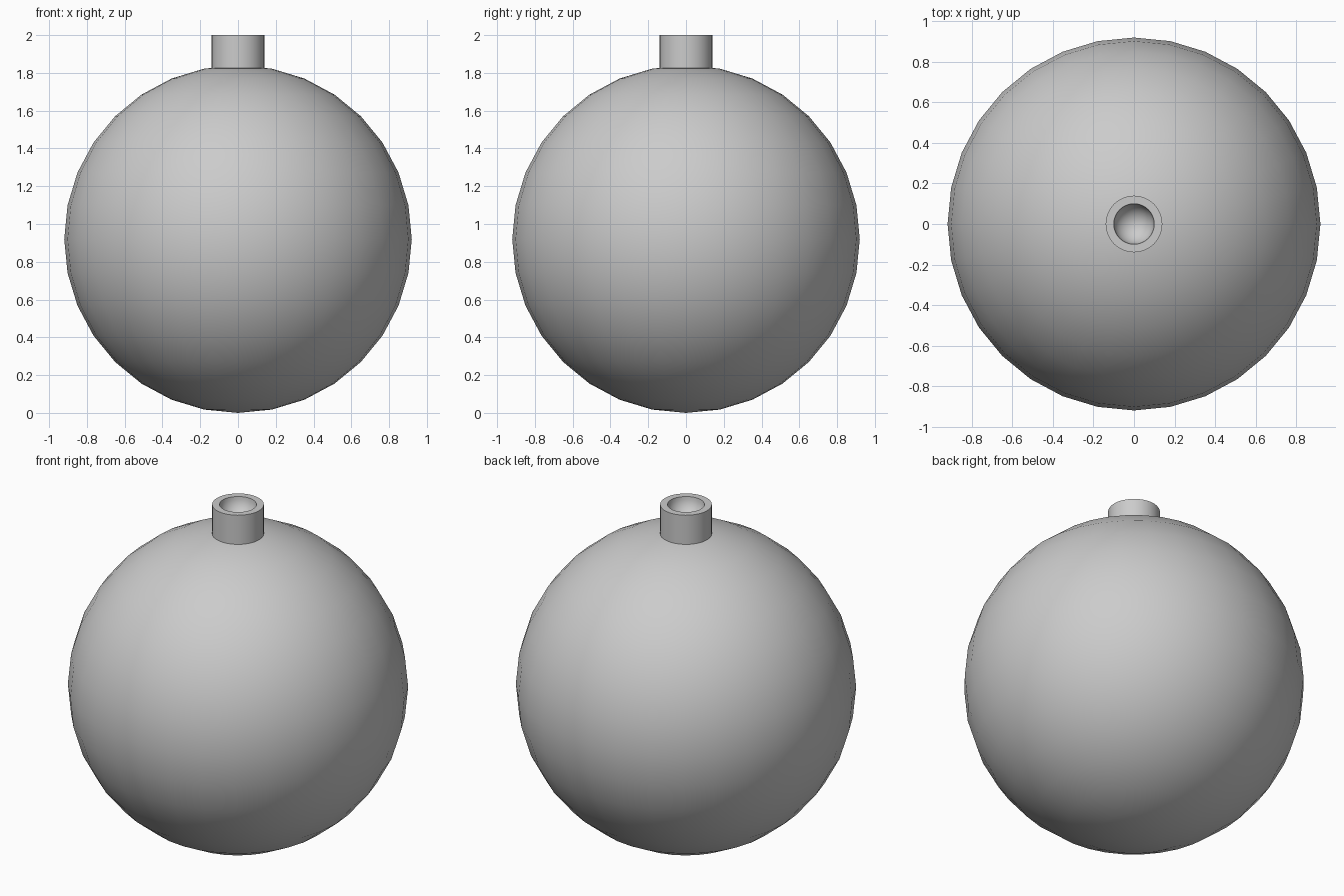
import bpy, bmesh, math

if "Cube" in bpy.data.objects:
    bpy.data.objects.remove(bpy.data.objects["Cube"])

SEG = 32
R = 0.92


def lathe(name, profile, angle=40):
    """Spin a profile of (radius, z) points round the z axis."""
    bm = bmesh.new()
    verts = [bm.verts.new((r, 0, z)) for r, z in profile]
    edges = [bm.edges.new(p) for p in zip(verts, verts[1:])]
    bmesh.ops.spin(bm, geom=verts + edges, cent=(0, 0, 0), axis=(0, 0, 1),
                   angle=2 * math.pi, steps=SEG)
    bmesh.ops.remove_doubles(bm, verts=bm.verts, dist=1e-4)
    bmesh.ops.recalc_face_normals(bm, faces=bm.faces)
    mesh = bpy.data.meshes.new(name)
    bm.to_mesh(mesh)
    bm.free()
    ob = bpy.data.objects.new(name, mesh)
    bpy.context.collection.objects.link(ob)
    bpy.ops.object.select_all(action='DESELECT')
    ob.select_set(True)
    bpy.context.view_layer.objects.active = ob
    bpy.ops.object.shade_smooth_by_angle(angle=math.radians(angle))
    return ob


# Round ball
bpy.ops.mesh.primitive_uv_sphere_add(segments=SEG, ring_count=16, radius=R,
                                     location=(0, 0, R))
bpy.context.object.name = "ball"
bpy.ops.object.shade_smooth()

# Collar on top with a rounded hollow
bowl = [(0.10 * math.cos(a), 2.0 - 0.10 * math.sin(a))
        for a in (i * math.pi / 16 for i in range(9))]
bowl[-1] = (0, 1.90)
lathe("collar", [(0, 1.81), (0.14, 1.81), (0.14, 2.0)] + bowl)
